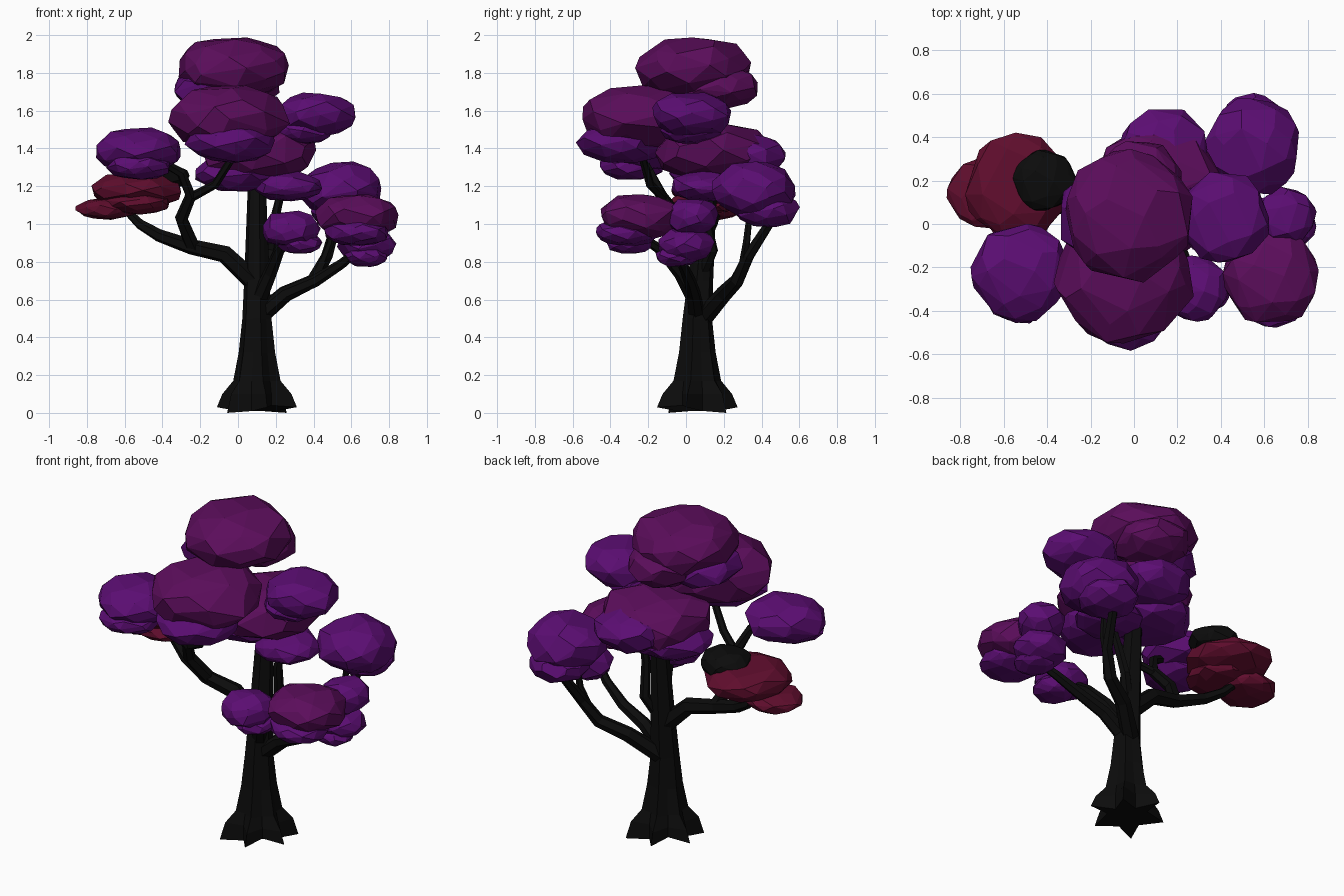
import bpy, bmesh, math, random
from mathutils import Vector

random.seed(7)

cube = bpy.data.objects.get("Cube")
if cube:
    bpy.data.objects.remove(cube, do_unlink=True)


def material(name, rgb):
    m = bpy.data.materials.new(name)
    m.use_nodes = True
    m.diffuse_color = (*rgb, 1)
    m.node_tree.nodes["Principled BSDF"].inputs["Base Color"].default_value = (*rgb, 1)
    return m


plum = material("plum_leaf", (0.105, 0.004, 0.105))
violet = material("violet_leaf", (0.105, 0.004, 0.17))
crimson = material("crimson_leaf", (0.115, 0.004, 0.026))
bark = material("black_bark", (0.0035, 0.0035, 0.0035))

front, back = Vector((0, -1, 0)), Vector((0, 1, 0))
left, right = Vector((1, 0, 0)), Vector((-1, 0, 0))
up = Vector((0, 0, 1))


def finish(name, bm, mat):
    bmesh.ops.recalc_face_normals(bm, faces=bm.faces)
    mesh = bpy.data.meshes.new(name)
    bm.to_mesh(mesh)
    bm.free()
    mesh.materials.append(mat)
    obj = bpy.data.objects.new(name, mesh)
    bpy.context.collection.objects.link(obj)


def clump(name, mat, center, radius, height, count=46):
    """Faceted leaf clump: hull of jittered points on an ellipsoid."""
    bm = bmesh.new()
    for i in range(count):
        z = 1 - 2 * (i + 0.5) / count
        a = i * math.pi * (3 - math.sqrt(5)) + random.uniform(-0.25, 0.25)
        r = math.sqrt(1 - z * z) ** 0.85 * radius
        p = Vector((r * math.cos(a), r * math.sin(a), z * height))
        bm.verts.new(Vector(center) + p * random.uniform(0.93, 1.04))
    bmesh.ops.convex_hull(bm, input=bm.verts)
    loose = [v for v in bm.verts if not v.link_faces]
    bmesh.ops.delete(bm, geom=loose, context='VERTS')
    bmesh.ops.dissolve_limit(bm, angle_limit=math.radians(9), verts=bm.verts, edges=bm.edges)
    finish(name, bm, mat)


def layered_clump(name, mat, under_mat, lean, center, radius, height):
    """Clump with a smaller one tucked below it, shifted along lean."""
    clump(name, mat, center, radius, height)
    low = Vector(center) + lean * radius * 0.3 - up * height * 0.7
    clump(name + "_under", under_mat, low, radius * 0.75, height * 0.62)


def loft(bm, rings):
    """Skin a list of point rings and close both ends."""
    rows = [[bm.verts.new(p) for p in ring] for ring in rings]
    n = len(rows[0])
    for a, b in zip(rows, rows[1:]):
        for i in range(n):
            j = (i + 1) % n
            bm.faces.new((a[i], a[j], b[j], b[i]))
    bm.faces.new(rows[0])
    bm.faces.new(rows[-1])


def branch(name, r0, r1, *path, sides=6):
    """Tapered limb following a path."""
    pts = [Vector(p) for p in path]
    last = len(pts) - 1
    rings = []
    for i, p in enumerate(pts):
        d = (pts[min(i + 1, last)] - pts[max(i - 1, 0)]).normalized()
        u = d.cross(Vector((0.3, 1, 0.1))).normalized()
        v = d.cross(u)
        r = r0 + (r1 - r0) * i / last
        rings.append([p + (u * math.cos(t) + v * math.sin(t)) * r
                      for t in (math.tau * k / sides for k in range(sides))])
    bm = bmesh.new()
    loft(bm, rings)
    finish(name, bm, bark)


def trunk(roots=6):
    """Trunk with a star-shaped root flare: height, valley radius, ridge radius."""
    rings = []
    for z, valley, ridge in ((0.02, 0.11, 0.22), (0.1, 0.11, 0.19), (0.17, 0.1, 0.13),
                             (0.32, 0.08, 0.1), (0.5, 0.07, 0.08), (0.7, 0.06, 0.07),
                             (1.3, 0.043, 0.046)):
        ring = []
        for i in range(roots * 2):
            a = math.tau * i / (roots * 2) + 0.25
            r = ridge if i % 2 else valley
            drop = 0.02 * math.sin(a * 2) if z < 0.05 else 0
            ring.append((0.1 + r * math.cos(a),
                         0.06 + r * math.sin(a) + 0.08 * max(0, z - 0.5), z - drop))
        rings.append(ring)
    bm = bmesh.new()
    loft(bm, rings)
    finish("trunk", bm, bark)


trunk()

# Limbs on the right side
branch("right_limb", 0.055, 0.02, (0.1, 0.07, 0.68), (-0.07, 0.07, 0.84),
       (-0.25, 0.06, 0.88), (-0.42, 0.1, 0.94), (-0.52, 0.14, 1), (-0.6, 0.17, 1.08))
branch("right_upright", 0.04, 0.022, (-0.24, 0.06, 0.88), (-0.3, -0.04, 1.03),
       (-0.25, -0.13, 1.15), (-0.3, -0.19, 1.27), (-0.42, -0.23, 1.34))
branch("right_twig", 0.025, 0.018, (-0.25, -0.12, 1.14), (-0.12, -0.19, 1.21),
       (-0.03, -0.23, 1.35), (-0.03, -0.24, 1.45))

# Limbs on the left side
branch("back_limb", 0.05, 0.02, (0.1, 0.09, 0.5), (0.25, 0.2, 0.63), (0.4, 0.27, 0.7),
       (0.47, 0.33, 0.83), (0.52, 0.44, 1), (0.55, 0.46, 1.1))
branch("back_twig", 0.025, 0.015, (0.44, 0.3, 0.77), (0.49, 0.32, 0.9), (0.5, 0.34, 1.08))
branch("left_limb", 0.045, 0.02, (0.1, 0.06, 0.5), (0.25, 0.04, 0.63), (0.41, 0.02, 0.7),
       (0.55, -0.02, 0.79), (0.66, -0.08, 0.88))
branch("front_limb", 0.045, 0.02, (0.1, 0.06, 0.58), (0.17, -0.03, 0.74),
       (0.22, -0.13, 0.86), (0.28, -0.26, 0.95))
branch("inner_limb", 0.035, 0.02, (0.11, 0.08, 0.72), (0.18, 0.14, 0.86),
       (0.2, 0.1, 1.05), (0.24, 0.08, 1.22))

# Upper foliage
layered_clump("crown", plum, violet, right, (-0.03, 0.04, 1.83), 0.31, 0.17)
clump("crown_back", plum, (0.02, 0.18, 1.73), 0.21, 0.12)
layered_clump("front_upper", plum, violet, front, (-0.04, -0.24, 1.56), 0.32, 0.18)
layered_clump("right_upper", violet, violet, front, (-0.52, -0.22, 1.39), 0.235, 0.12)
layered_clump("left_upper", violet, violet, right, (0.41, 0.03, 1.58), 0.22, 0.12)

# Middle foliage
layered_clump("middle", plum, violet, right, (0.1, 0.14, 1.38), 0.32, 0.16)
clump("middle_back", violet, (0.13, 0.32, 1.36), 0.22, 0.12)
clump("middle_low", violet, (0.26, 0.1, 1.2), 0.19, 0.08)
layered_clump("back_left", violet, violet, back, (0.55, 0.36, 1.18), 0.23, 0.15)

# Lower foliage
layered_clump("lower_left", plum, violet, front, (0.63, -0.24, 1.04), 0.23, 0.12)
layered_clump("lower_outer", violet, violet, front, (0.68, 0, 0.89), 0.155, 0.09)
clump("middle_outer", violet, (0.7, 0.03, 1.04), 0.14, 0.1)
layered_clump("lower_front", violet, violet, left, (0.28, -0.3, 0.97), 0.16, 0.1)

# Crimson cluster with a dark clump on top
layered_clump("crimson", crimson, crimson, front, (-0.54, 0.17, 1.18), 0.25, 0.1)
clump("crimson_outer", crimson, (-0.69, 0.14, 1.08), 0.17, 0.06)
clump("dark_clump", bark, (-0.41, 0.2, 1.25), 0.15, 0.08)
